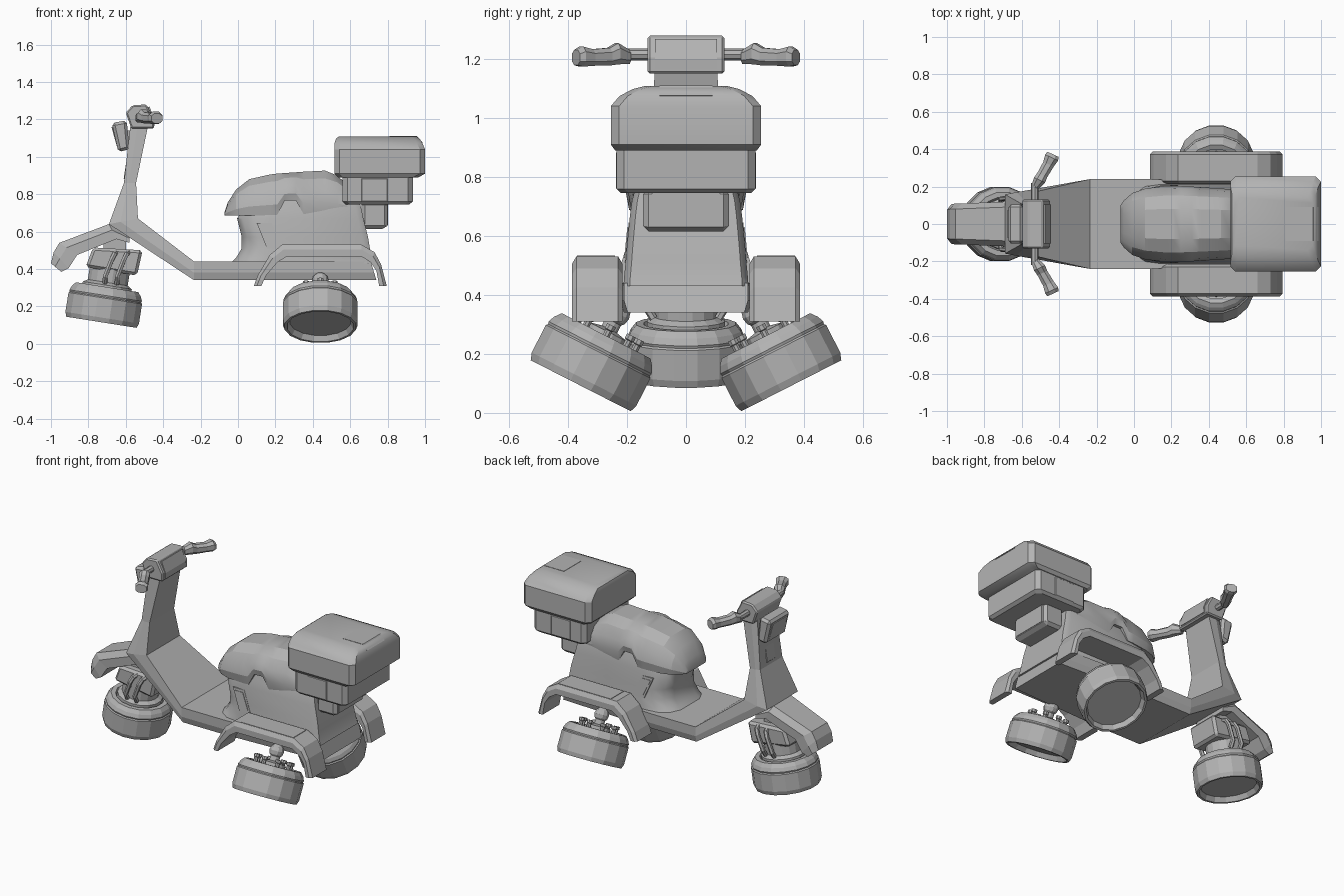
import bpy, bmesh
from math import sin, cos, pi, radians
from mathutils import Matrix

if "Cube" in bpy.data.objects:
    bpy.data.objects.remove(bpy.data.objects["Cube"])

grey = bpy.data.materials.new("dark_grey")
grey.diffuse_color = (0.45, 0.45, 0.45, 1)
grey.use_nodes = True
grey.node_tree.nodes["Principled BSDF"].inputs["Base Color"].default_value = grey.diffuse_color


def loft(name, rings, bevel=0.0, matrix=None, smooth=0):
    """Closed skin through rings of equal length, capped at both ends."""
    bm = bmesh.new()
    rows = [[bm.verts.new(p) for p in r] for r in rings]
    n = len(rows[0])
    for a, b in zip(rows, rows[1:]):
        for i in range(n):
            j = (i + 1) % n
            bm.faces.new((a[i], a[j], b[j], b[i]))
    bm.faces.new(rows[0])
    bm.faces.new(rows[-1])
    bmesh.ops.remove_doubles(bm, verts=bm.verts, dist=1e-5)
    bmesh.ops.recalc_face_normals(bm, faces=bm.faces)
    if matrix:
        bm.transform(matrix)
    me = bpy.data.meshes.new(name)
    bm.to_mesh(me)
    bm.free()
    me.materials.append(grey)
    if smooth:
        me.shade_smooth()
        me.set_sharp_from_angle(angle=radians(smooth))
    ob = bpy.data.objects.new(name, me)
    bpy.context.collection.objects.link(ob)
    if bevel:
        m = ob.modifiers.new("bevel", 'BEVEL')
        m.width, m.segments, m.limit_method = bevel, 1, 'ANGLE'
        m.angle_limit = radians(40)
    return ob


def prism(name, pts, y0, y1, bevel=0.0):
    return loft(name, [[(x, y, z) for x, z in pts] for y in (y0, y1)], bevel)


def rect(x0, x1, z0, z1):
    return [(x0, z0), (x1, z0), (x1, z1), (x0, z1)]


def strip(name, secs, chamfer, yc=0.0, bevel=0.0):
    """Panel following outer/inner xz points, its outer edges chamfered."""
    rings = []
    for (ox, oz), (ix, iz), w in secs:
        mx, mz = ix + (ox - ix) * 0.6, iz + (oz - iz) * 0.6
        t = w - chamfer
        rings.append([(ix, yc - w, iz), (mx, yc - w, mz), (ox, yc - t, oz),
                      (ox, yc + t, oz), (mx, yc + w, mz), (ix, yc + w, iz)])
    return loft(name, rings, bevel)


def lathe(name, prof, sides, matrix):
    rings = [[(r * cos(2 * pi * (i + .5) / sides), r * sin(2 * pi * (i + .5) / sides), z)
              for i in range(sides)] for r, z in prof]
    return loft(name, rings, 0, matrix)


def tube(name, pts, radii, res=2):
    cu = bpy.data.curves.new(name, 'CURVE')
    cu.dimensions, cu.bevel_depth, cu.bevel_resolution, cu.use_fill_caps = '3D', 1.0, res, True
    sp = cu.splines.new('POLY')
    sp.use_smooth = False
    sp.points.add(len(pts) - 1)
    for p, co, r in zip(sp.points, pts, radii):
        p.co, p.radius = (*co, 1), r
    cu.materials.append(grey)
    ob = bpy.data.objects.new(name, cu)
    bpy.context.collection.objects.link(ob)
    return ob


# floor board rising into the steering column
strip("floor_and_column", [
    ((-.575, 1.17), (-.48, 1.17), .105), ((-.61, .86), (-.545, .86), .125),
    ((-.69, .64), (-.535, .67), .17), ((-.235, .34), (-.235, .44), .24),
    ((.08, .34), (.08, .44), .24), ((.74, .34), (.71, .44), .21)], .012)
prism("column_panel", [(-.612, .88), (-.59, 1.02), (-.56, 1.02), (-.58, .88)], -.045, .045, .004)

# front mudguard
strip("front_mudguard", [
    ((-1.0, .43), (-.945, .385), .105), ((-.985, .49), (-.905, .405), .11),
    ((-.955, .54), (-.86, .475), .11), ((-.69, .64), (-.65, .56), .12),
    ((-.58, .58), (-.58, .54), .12)], .03)

# instrument head and headlight
prism("instrument_head", [(-.57, 1.15), (-.6, 1.235), (-.565, 1.275), (-.49, 1.28),
                          (-.45, 1.205), (-.45, 1.15)], -.13, .13, .008)
prism("instrument_face", [(-.452, 1.165), (-.485, 1.265), (-.473, 1.268), (-.445, 1.2),
                          (-.446, 1.165)], -.105, .105)
prism("headlight", [(-.675, 1.18), (-.595, 1.195), (-.58, 1.04), (-.64, 1.025)], -.105, .105, .015)
prism("headlight_lens", [(-.677, 1.16), (-.66, 1.16), (-.63, 1.05), (-.646, 1.05)], -.075, .075)
prism("headlight_mount", rect(-.61, -.55, 1.07, 1.14), -.05, .05)


# handlebars, with six-sided flattened grips
for s in (1, -1):
    tube("handlebar", [(-.53, 0, 1.215), (-.53, s * .22, 1.215)], [.02, .02])
    rings = []
    for x, y, z, w, h in [(-.53, .195, 1.207, .022, .024), (-.505, .235, 1.218, .034, .036),
                          (-.49, .262, 1.208, .03, .03), (-.457, .32, 1.205, .032, .028),
                          (-.44, .355, 1.208, .04, .034), (-.434, .373, 1.205, .034, .026)]:
        rings.append([(x + w * a * .87, s * (y + w * a * -.4), z + h * b) for a, b in
                      [(1, -.5), (1, .5), (.45, 1), (-.45, 1), (-1, .5), (-1, -.5),
                       (-.45, -1), (.45, -1)]])
    loft("grip", rings)

# body under the seat
rings = []
for z, xf, xb, w in [(.43, -.04, .725, .212), (.46, -.01, .715, .21), (.51, .02, .705, .205),
                     (.57, .02, .695, .2), (.67, -.005, .67, .19), (.72, .03, .66, .183),
                     (.79, .1, .64, .165)]:
    half = [(xf, w * .45), (xf + .03, w * .75), (xf + .09, w * .95), (xf + .17, w),
            (xb - .03, w), (xb, w * .9)]
    rings.append([(x, y, z) for x, y in half] + [(x, -y, z) for x, y in reversed(half)])
loft("body", rings, smooth=35)

# side vents following the slope of the body
for s in (1, -1):
    for name, pts, lift in [
            ("side_vent", [(.1, .645), (.18, .645), (.235, .51), (.155, .51)], .001),
            ("side_vent_slat", [(.115, .63), (.172, .63), (.218, .525), (.163, .525)], .004)]:
        loft(name, [[(x, s * .14, z) for x, z in pts],
                    [(x, s * (.207 - (z - .51) * .1 + lift), z) for x, z in pts]])

# seat
rings = []
for x, zb, zt, w in [(-.072, .685, .705, .1), (-.055, .685, .755, .125), (-.01, .685, .825, .165),
                     (.06, .685, .88, .19), (.17, .688, .905, .203), (.21, .69, .91, .203),
                     (.25, .765, .913, .202), (.31, .765, .917, .2), (.35, .695, .92, .197),
                     (.465, .695, .926, .19), (.53, .7, .9, .185), (.585, .7, .85, .18)]:
    h = zt - zb
    half = [(w * .95, zb), (w, zb + .25 * h), (w * .93, zb + .55 * h),
            (w * .75, zb + .82 * h), (w * .4, zt)]
    rings.append([(x, y, z) for y, z in half] + [(x, -y, z) for y, z in reversed(half)])
loft("seat", rings, smooth=22)


# luggage box: rounded rectangles stacked upwards
def stack(name, levels, c, smooth=0):
    rings = []
    for z, a, b, w in levels:
        half = [(a, w - c), (a + c, w), (b - c, w), (b, w - c)]
        rings.append([(x, y, z) for x, y in half] + [(x, -y, z) for x, y in reversed(half)])
    return loft(name, rings, smooth=smooth)


stack("luggage_lid", [(.89, .535, .965, .24), (.91, .515, 1.0, .255), (1.04, .515, 1.0, .255),
                      (1.075, .517, .985, .225), (1.098, .525, .97, .18),
                      (1.108, .54, .955, .14)], .028, 30)
stack("luggage_base", [(.745, .575, .915, .22), (.76, .56, .935, .235), (.9, .56, .935, .235)], .025)
prism("lid_latch", [(.81, 1.1), (.81, 1.11), (.956, 1.11), (.987, 1.076), (.96, 1.06)], -.09, .09)
for s in (1, -1):
    prism("box_side_panel", rect(.66, .8, .76, .885), s * .2, s * .238, .003)

# tail light
prism("tail_light", [(.66, .615), (.79, .615), (.8, .63), (.8, .76), (.66, .76)], -.145, .145, .018)
prism("tail_light_lens", rect(.78, .803, .635, .745), -.115, .115)

# rear mudguards
for s in (1, -1):
    secs = [((.085, .31), (.125, .31)), ((.105, .365), (.15, .365)), ((.17, .475), (.21, .435)),
            ((.235, .53), (.26, .467)), ((.66, .53), (.66, .467)), ((.73, .49), (.71, .435)),
            ((.765, .425), (.74, .39)), ((.795, .31), (.755, .31))]
    strip("rear_mudguard", [(o, i, .086) for o, i in secs], .015, s * .301)
    prism("mudguard_cap", [(.28, .52), (.28, .533), (.655, .533), (.66, .52)], s * .24, s * .37)

# hover wheels: shallow drum with a recessed underside
DRUM = [(0, .03), (.165, .03), (.18, 0), (.194, 0), (.203, .025), (.203, .13), (.197, .136),
        (.2, .145), (.19, .168), (.172, .19), (.145, .19), (.135, .165), (0, .165)]
front = Matrix.Translation((-.73, 0, .115)) @ Matrix.Rotation(radians(9), 4, 'Y')
lathe("front_drum", DRUM, 16, front)
lathe("front_shaft", [(.135, .16), (.135, .2), (.11, .215), (.11, .32)], 16, front)
prism("fork_block", [(-.815, .41), (-.775, .515), (-.51, .5), (-.54, .365)], -.11, .11, .015)
prism("fork_neck", [(-.72, .45), (-.72, .6), (-.6, .6), (-.6, .45)], -.06, .06)
for s in (1, -1):
    for dx in (0, .065):
        tube("fork_pipe", [(-.65 + dx, s * .09, .49), (-.66 + dx, s * .128, .48),
                           (-.675 + dx, s * .138, .45), (-.71 + dx, s * .135, .36),
                           (-.712 + dx, s * .11, .32)], [.014] * 5, 1)
    rear = Matrix.Translation((.44, s * .357, .092)) @ Matrix.Rotation(radians(27) * s, 4, 'X')
    lathe("rear_drum", DRUM, 16, rear)
    lathe("rear_hub", [(.075, .16), (.075, .205), (.03, .215), (.03, .27)], 12, rear)
    ball = [(.045 * sin(pi * k / 6), .275 - .045 * cos(pi * k / 6)) for k in range(7)]
    lathe("rear_ball_joint", ball, 12, rear)
    for k in range(8):
        a = 2 * pi * k / 8
        pin = rear @ Matrix.Translation((.108 * cos(a), .108 * sin(a), 0))
        lathe("rear_pin", [(.013, .16), (.013, .21), (.018, .213), (.018, .23)], 8, pin)
